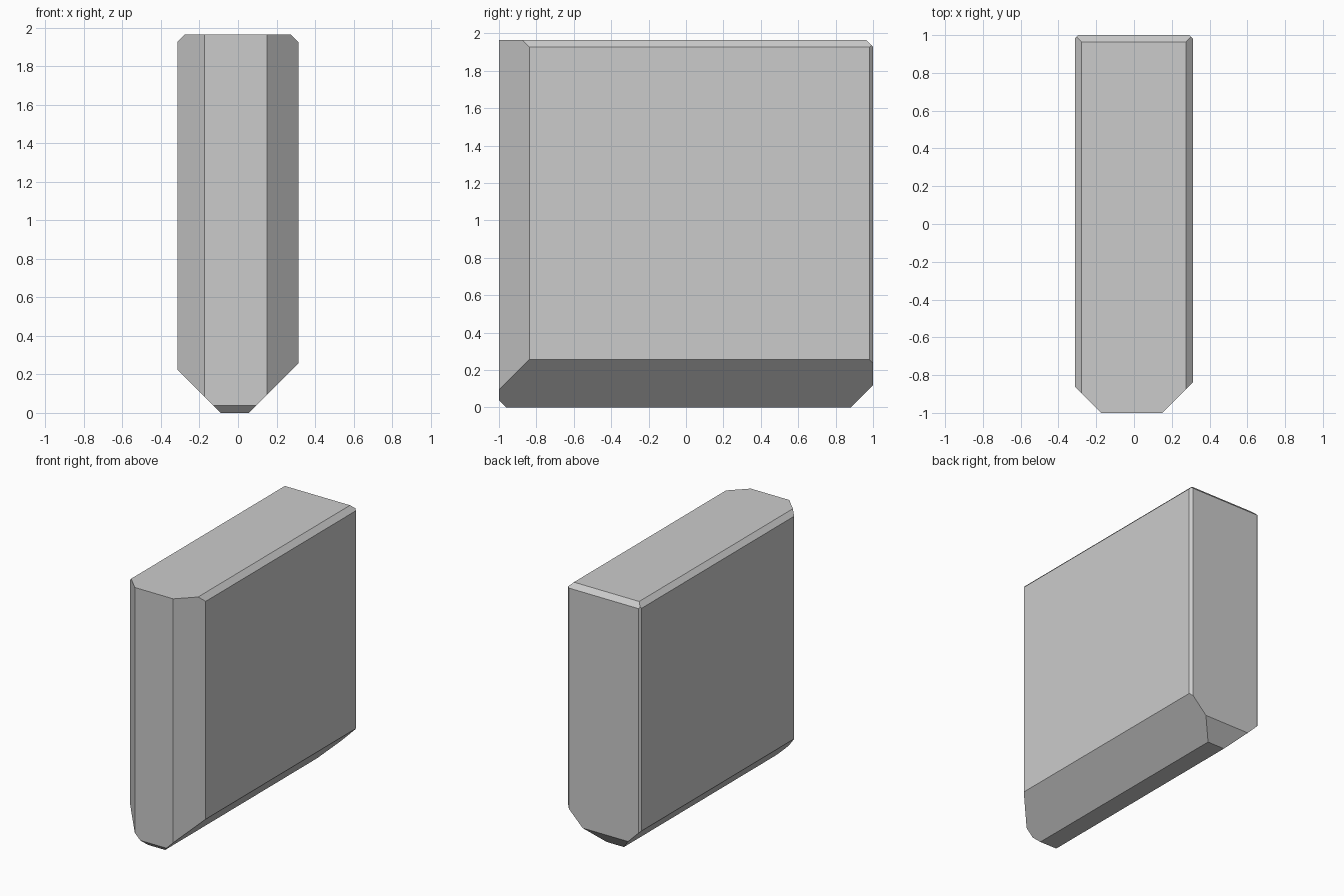
import bpy, bmesh
from mathutils import Vector

if "Cube" in bpy.data.objects:
    bpy.data.objects.remove(bpy.data.objects["Cube"])

HX, HY, H = 0.313, 1.0, 1.964

# Edge direction (pair of outward signs) and its 45-degree chamfer size
chamfers = [
    # upright edges
    ((-1, -1, 0), 0.138), ((1, -1, 0), 0.162),
    ((1, 1, 0), 0.02), ((-1, 1, 0), 0.016),
    # top edges (the front one stays sharp)
    ((1, 0, 1), 0.038), ((-1, 0, 1), 0.035), ((0, 1, 1), 0.036),
    # bottom edges
    ((1, 0, -1), 0.257), ((-1, 0, -1), 0.223),
    ((0, -1, -1), 0.038), ((0, 1, -1), 0.12),
]

# Plain block
bm = bmesh.new()
bmesh.ops.create_cube(bm, size=1)
bmesh.ops.scale(bm, vec=(2 * HX, 2 * HY, H), verts=bm.verts)

# Slice off each edge and cap the cut
for signs, size in chamfers:
    n = Vector(signs)
    corner = Vector((signs[0] * HX, signs[1] * HY, signs[2] * H / 2))
    cut = bmesh.ops.bisect_plane(
        bm, geom=bm.verts[:] + bm.edges[:] + bm.faces[:], dist=1e-6,
        plane_co=corner - n * size / 2, plane_no=n, clear_outer=True)
    rim = [g for g in cut["geom_cut"] if isinstance(g, bmesh.types.BMEdge)]
    bmesh.ops.contextual_create(bm, geom=rim)

bmesh.ops.recalc_face_normals(bm, faces=bm.faces)
bmesh.ops.translate(bm, vec=(0, 0, H / 2), verts=bm.verts)
mesh = bpy.data.meshes.new("chamfered_block")
bm.to_mesh(mesh)
bm.free()
block = bpy.data.objects.new("chamfered_block", mesh)
bpy.context.collection.objects.link(block)
